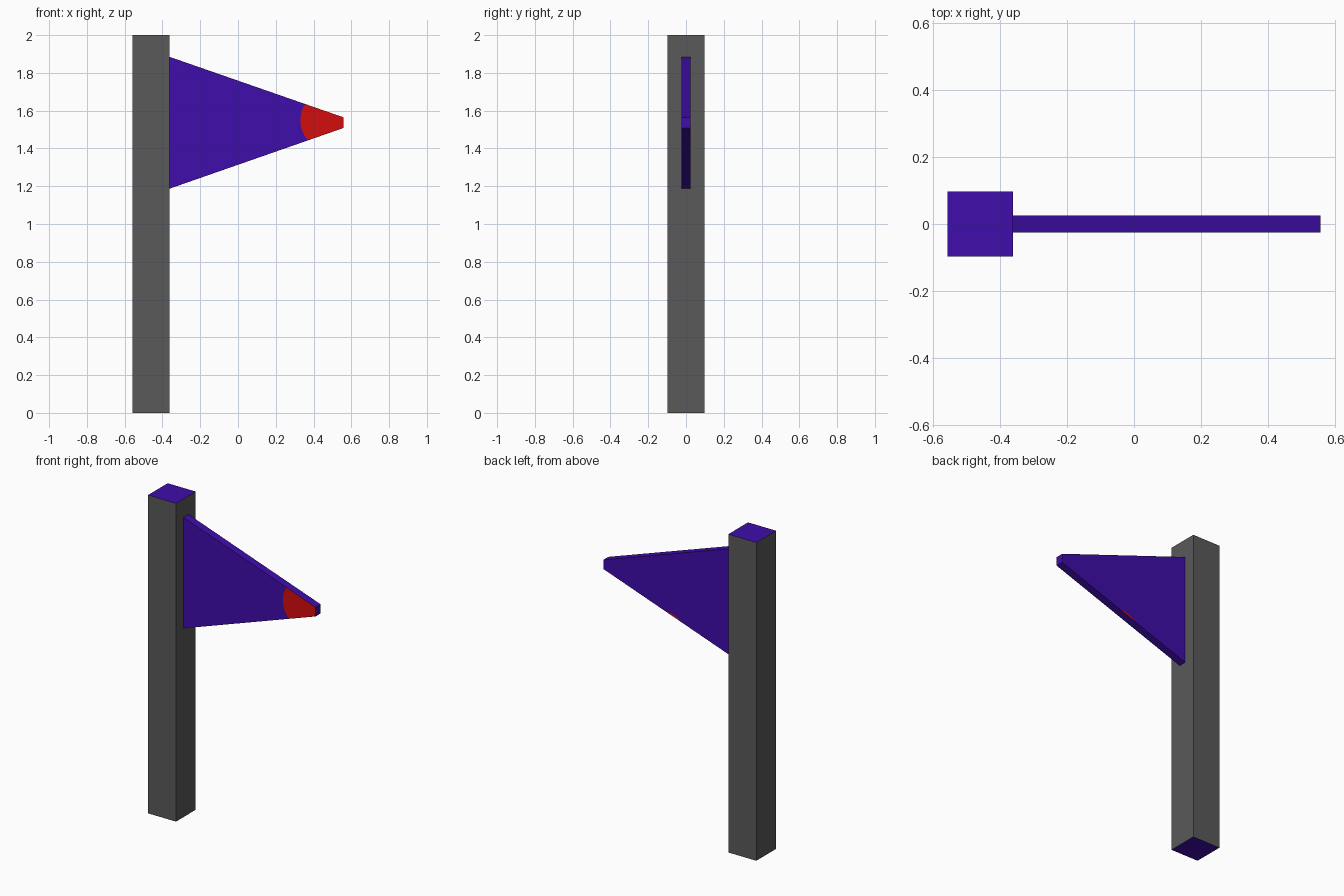
import bpy, bmesh, math
from mathutils import Vector

if "Cube" in bpy.data.objects:
    bpy.data.objects.remove(bpy.data.objects["Cube"])


def material(name, rgb):
    m = bpy.data.materials.new(name)
    m.diffuse_color = (*rgb, 1)
    m.use_nodes = True
    m.node_tree.nodes["Principled BSDF"].inputs["Base Color"].default_value = m.diffuse_color
    return m


GREY = material("dark grey", (0.1, 0.1, 0.1))
PURPLE = material("deep purple", (0.05, 0.004, 0.4))
RED = material("red", (0.65, 0.004, 0.004))


def finish(name, bm, mats):
    bmesh.ops.recalc_face_normals(bm, faces=bm.faces)
    me = bpy.data.meshes.new(name)
    bm.to_mesh(me)
    bm.free()
    for m in mats:
        me.materials.append(m)
    ob = bpy.data.objects.new(name, me)
    bpy.context.collection.objects.link(ob)


def line_circle(a, b, c, r):
    """Both crossings of the line a-b with a circle, in order along a-b."""
    d = (b - a).normalized()
    foot = a + d * (c - a).dot(d)
    h = math.sqrt(r * r - (foot - c).length_squared)
    return foot - d * h, foot + d * h


def arc(p, q, c, r, n=16):
    """Points on the short arc from p to q."""
    a0 = math.atan2(p.y - c.y, p.x - c.x)
    da = math.atan2(q.y - c.y, q.x - c.x) - a0
    da = (da + math.pi) % (2 * math.pi) - math.pi
    inner = [c + r * Vector((math.cos(a0 + da * i / n), math.sin(a0 + da * i / n)))
             for i in range(1, n)]
    return [p] + inner + [q]


# Pole: grey sides, purple ends
bm = bmesh.new()
bmesh.ops.create_cube(bm, size=1)
for v in bm.verts:
    v.co = (v.co.x * 0.195 - 0.46, v.co.y * 0.195, v.co.z * 2 + 1)
for f in bm.faces:
    f.normal_update()
    f.material_index = 1 if abs(f.normal.z) > 0.5 else 0
finish("pole", bm, [GREY, PURPLE])

# Pennant: tapered slab with round red patches cut into its faces
T0, T1 = Vector((-0.3625, 1.885)), Vector((0.5575, 1.565))
B0, B1 = Vector((-0.3625, 1.187)), Vector((0.5575, 1.508))
HALF, R = 0.025, 0.16
bm = bmesh.new()


def face(points, mat):
    f = bm.faces.new([bm.verts.new(p) for p in points])
    f.material_index = mat


def at(y, pts):
    return [(p.x, y, p.y) for p in pts]


# front: red tip bounded by an arc
c = Vector((0.49, 1.55))
top_cut = line_circle(T0, T1, c, R)[0]
low_cut = line_circle(B0, B1, c, R)[0]
edge = arc(top_cut, low_cut, c, R)
face(at(-HALF, edge + [B1, T1]), 1)
face(at(-HALF, [T0] + edge + [B0]), 0)

# back: red sliver where a patch grazes the lower edge
along = (B1 - B0).normalized()
c = B0 + along * 0.458 + Vector((along.y, -along.x)) * 0.148
s0, s1 = line_circle(B0, B1, c, R)
sliver = arc(s0, s1, c, R)
face(at(HALF, sliver), 1)
face(at(HALF, [T0, B0] + sliver + [B1, T1]), 0)

# rims
face(at(-HALF, [T0, top_cut, T1]) + at(HALF, [T1, T0]), 0)
face(at(-HALF, [B0, low_cut, B1]) + at(HALF, [B1, s1, s0, B0]), 0)
face(at(-HALF, [T1, B1]) + at(HALF, [B1, T1]), 0)
face(at(-HALF, [T0, B0]) + at(HALF, [B0, T0]), 0)
bmesh.ops.remove_doubles(bm, verts=bm.verts, dist=1e-5)
finish("pennant", bm, [PURPLE, RED])
